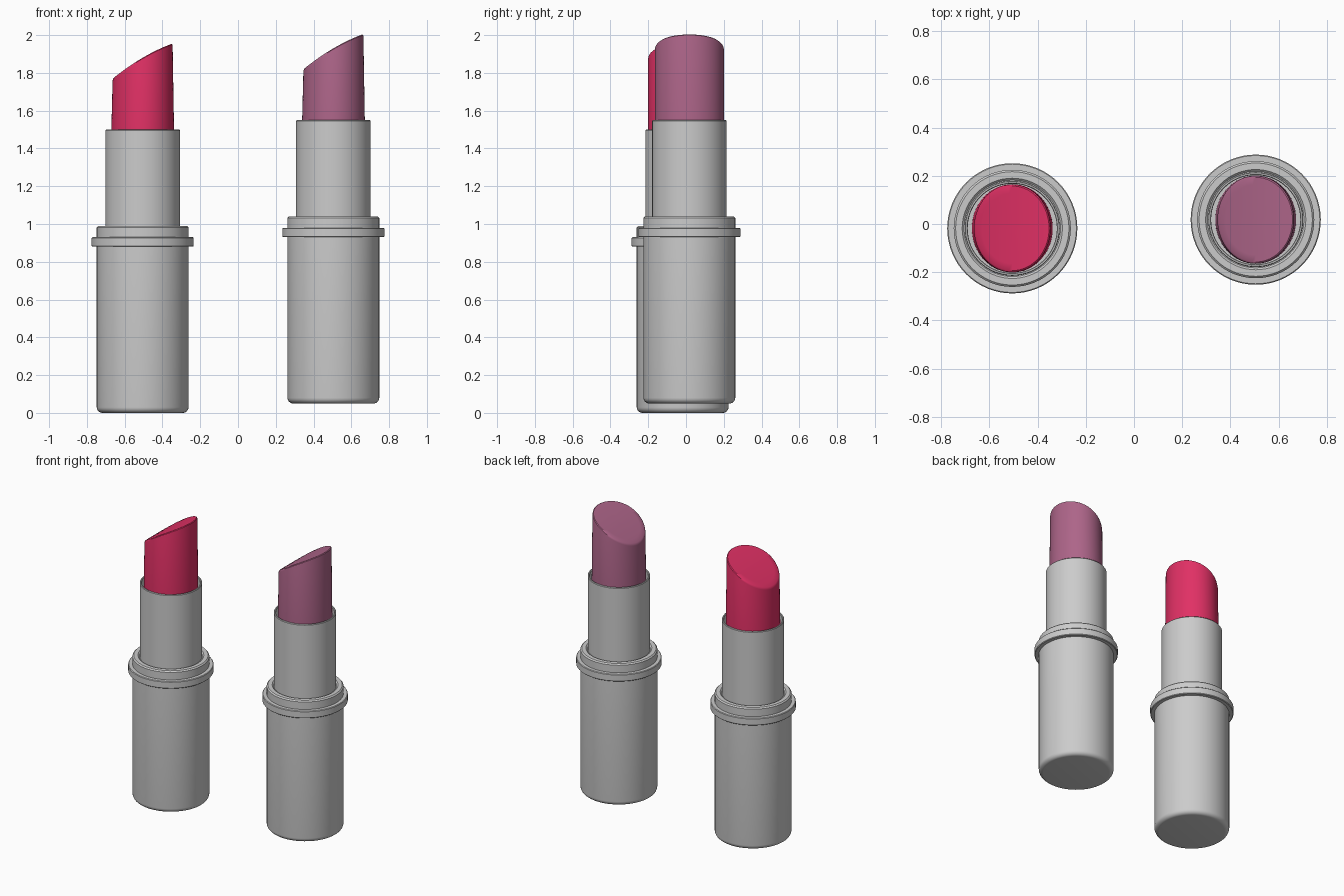
import bpy, bmesh, math

if "Cube" in bpy.data.objects:
    bpy.data.objects.remove(bpy.data.objects["Cube"])

SEG = 64


def skin(name, rings, loc, color=None):
    """Bridge a list of point rings, cap both ends, and shade by angle."""
    bm = bmesh.new()
    loops = [[bm.verts.new(p) for p in ring] for ring in rings]
    for a, b in zip(loops, loops[1:]):
        for i in range(SEG):
            j = (i + 1) % SEG
            bm.faces.new((a[i], a[j], b[j], b[i]))
    bm.faces.new(loops[0][::-1])
    bm.faces.new(loops[-1])
    bmesh.ops.recalc_face_normals(bm, faces=bm.faces)
    me = bpy.data.meshes.new(name)
    bm.to_mesh(me)
    bm.free()
    ob = bpy.data.objects.new(name, me)
    ob.location = loc
    bpy.context.collection.objects.link(ob)
    if color:
        mat = bpy.data.materials.new(name + "_colour")
        mat.diffuse_color = color
        mat.use_nodes = True
        mat.node_tree.nodes["Principled BSDF"].inputs["Base Color"].default_value = mat.diffuse_color
        me.materials.append(mat)
    bpy.ops.object.select_all(action='DESELECT')
    ob.select_set(True)
    bpy.context.view_layer.objects.active = ob
    bpy.ops.object.shade_smooth_by_angle(angle=math.radians(35))
    return ob


def oval(rx, ry, height):
    """Ring whose height may depend on x."""
    pts = []
    for i in range(SEG):
        a = 2 * math.pi * i / SEG
        x, y = rx * math.cos(a), ry * math.sin(a)
        pts.append((x, y, height(x)))
    return pts


def lathe(name, profile, loc):
    return skin(name, [oval(r, r, lambda x, z=z: z) for r, z in profile], loc)


def slant(x):
    """Slightly domed diagonal cut of the stick."""
    return 1.862 + 0.587 * x + 0.018 * (1 - (x / 0.16) ** 2)


def lipstick(side, loc, color):
    # Outer case: rounded foot, flange and upper lip
    foot = [(0.213 + 0.03 * math.sin(t), 0.03 - 0.03 * math.cos(t))
            for t in [k * math.pi / 12 for k in range(7)]]
    lathe(side + "_case", foot + [
        (0.243, 0.88), (0.266, 0.88), (0.27, 0.884), (0.27, 0.926),
        (0.266, 0.93), (0.243, 0.93), (0.243, 0.982), (0.235, 0.99),
        (0.208, 0.99), (0.2, 0.982)], loc)
    # Inner tube with an open rim
    lathe(side + "_inner_tube", [
        (0.197, 0.95), (0.197, 1.2), (0.197, 1.496), (0.194, 1.50),
        (0.188, 1.50), (0.185, 1.496), (0.185, 1.42)], loc)
    # Coloured stick, tapered in x, with a softened slanted tip
    rings = [oval(0.168, 0.183, lambda x: 1.40)]
    rings.append(oval(0.159, 0.183, lambda x: slant(x) - 0.012))
    for s, drop in ((0.992, 0.005), (0.96, 0.0), (0.8, 0), (0.6, 0), (0.4, 0), (0.2, 0), (0.05, 0)):
        rings.append(oval(0.159 * s, 0.183 * s, lambda x, d=drop: slant(x) - d))
    skin(side + "_stick", rings, loc, color)


lipstick("left", (-0.505, -0.018, 0), (0.75, 0.03, 0.13, 1))
lipstick("right", (0.505, 0.018, 0.05), (0.42, 0.13, 0.25, 1))
